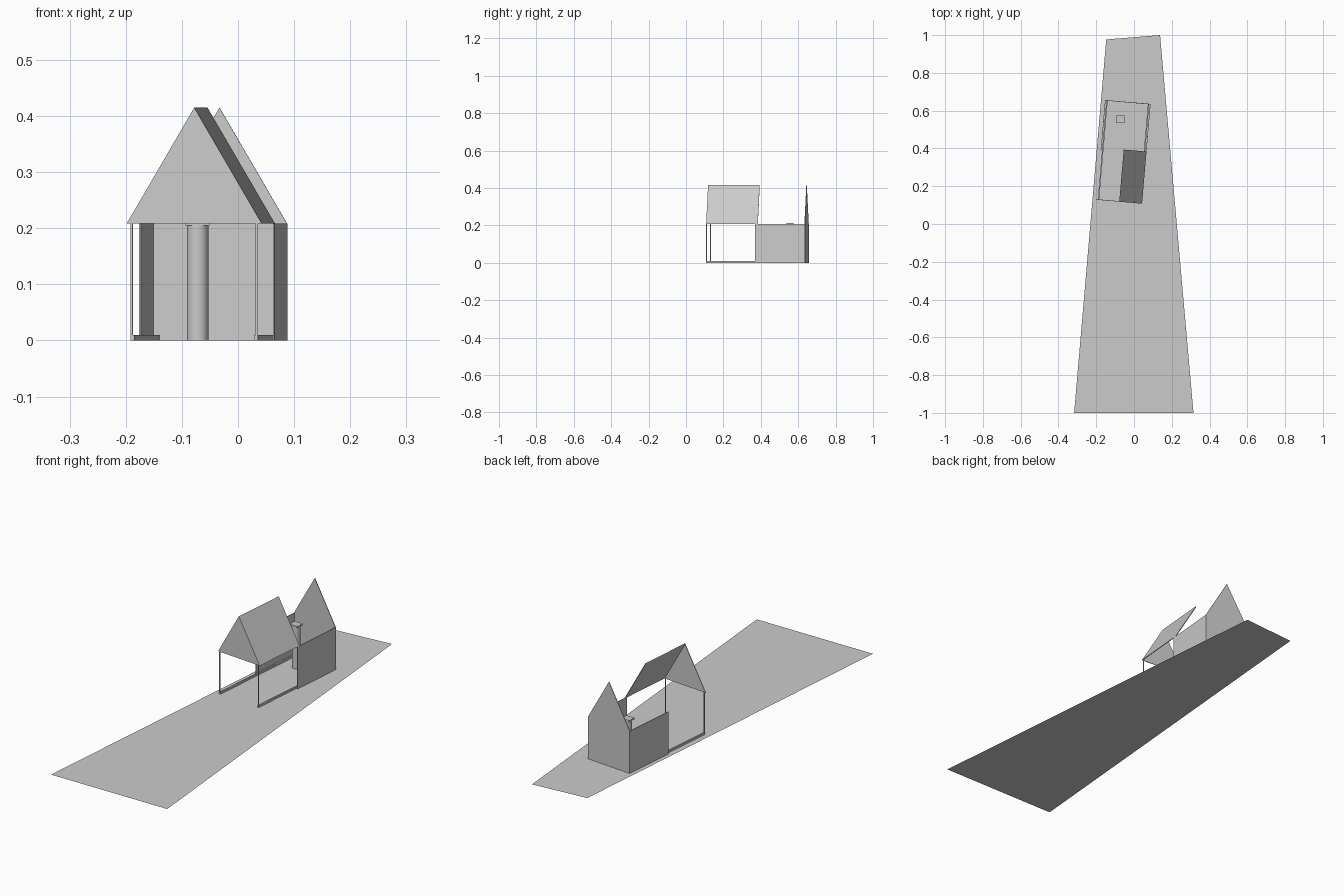
import bpy, bmesh, math
from mathutils import Matrix

if "Cube" in bpy.data.objects:
    bpy.data.objects.remove(bpy.data.objects["Cube"])

grey = bpy.data.materials.new("plain_grey")
grey.use_nodes = True
colour = (0.6, 0.6, 0.6, 1)
grey.diffuse_color = colour
grey.node_tree.nodes["Principled BSDF"].inputs["Base Color"].default_value = colour

# House frame: origin at the middle of the front wall, y running to the back
HOUSE = Matrix.Translation((-0.078, 0.118, 0)) @ Matrix.Rotation(math.radians(-4.9), 4, "Z")
HALF, DEPTH, EAVE, PEAK = 0.121, 0.53, 0.208, 0.415
WALL_START, ROOF_END, THICK = 0.262, 0.277, 0.003


def finish(name, bm, matrix=Matrix()):
    mesh = bpy.data.meshes.new(name)
    bmesh.ops.recalc_face_normals(bm, faces=bm.faces)
    bm.to_mesh(mesh)
    bm.free()
    mesh.materials.append(grey)
    obj = bpy.data.objects.new(name, mesh)
    obj.matrix_world = matrix
    bpy.context.collection.objects.link(obj)
    return obj


def prism(name, profile, y0, y1, matrix=HOUSE):
    """Extrude an x-z profile from y0 to y1."""
    bm = bmesh.new()
    face = bm.faces.new([bm.verts.new((x, y0, z)) for x, z in profile])
    new = bmesh.ops.extrude_face_region(bm, geom=[face])["geom"]
    verts = [v for v in new if isinstance(v, bmesh.types.BMVert)]
    bmesh.ops.translate(bm, verts=verts, vec=(0, y1 - y0, 0))
    return finish(name, bm, matrix)


def box(name, x0, x1, y0, y1, z0, z1, matrix=HOUSE):
    return prism(name, [(x0, z0), (x1, z0), (x1, z1), (x0, z1)], y0, y1, matrix)


# Ground sheet
bm = bmesh.new()
outline = [(-0.317, -1), (0.315, -1), (0.138, 1), (-0.147, 0.977)]
bm.faces.new([bm.verts.new((x, y, 0)) for x, y in outline])
finish("ground_sheet", bm)

# Front gable and full back wall
prism("front_gable", [(-HALF, EAVE), (HALF, EAVE), (0, PEAK)], 0, THICK)
prism("back_wall", [(-HALF, 0), (HALF, 0), (HALF, EAVE), (0, PEAK), (-HALF, EAVE)],
      DEPTH - THICK, DEPTH)

# Single roof slope
prism("roof_slope", [(0, PEAK), (HALF, EAVE), (HALF - 0.004, EAVE), (0, PEAK - 0.007)],
      0, ROOF_END)

# Side walls, sill beams and front posts
for side, s in (("left", 1), ("right", -1)):
    box(side + "_wall", s * (HALF - THICK), s * HALF, WALL_START, DEPTH, 0, EAVE)
    box(side + "_sill", s * 0.107, s * 0.114, 0, DEPTH - THICK, 0, 0.01)
    box(side + "_post", s * 0.110, s * 0.114, 0, 0.005, 0, EAVE)

# Chimney column with square cap
bm = bmesh.new()
bmesh.ops.create_cone(bm, cap_ends=True, segments=32, radius1=0.019, radius2=0.019,
                      depth=EAVE, matrix=Matrix.Translation((-0.072, 0.555, EAVE / 2)))
column = finish("chimney_column", bm)
bpy.ops.object.select_all(action="DESELECT")
column.select_set(True)
bpy.context.view_layer.objects.active = column
bpy.ops.object.shade_smooth_by_angle()
box("chimney_cap", -0.094, -0.051, 0.536, 0.574, 0.205, 0.213, Matrix())
